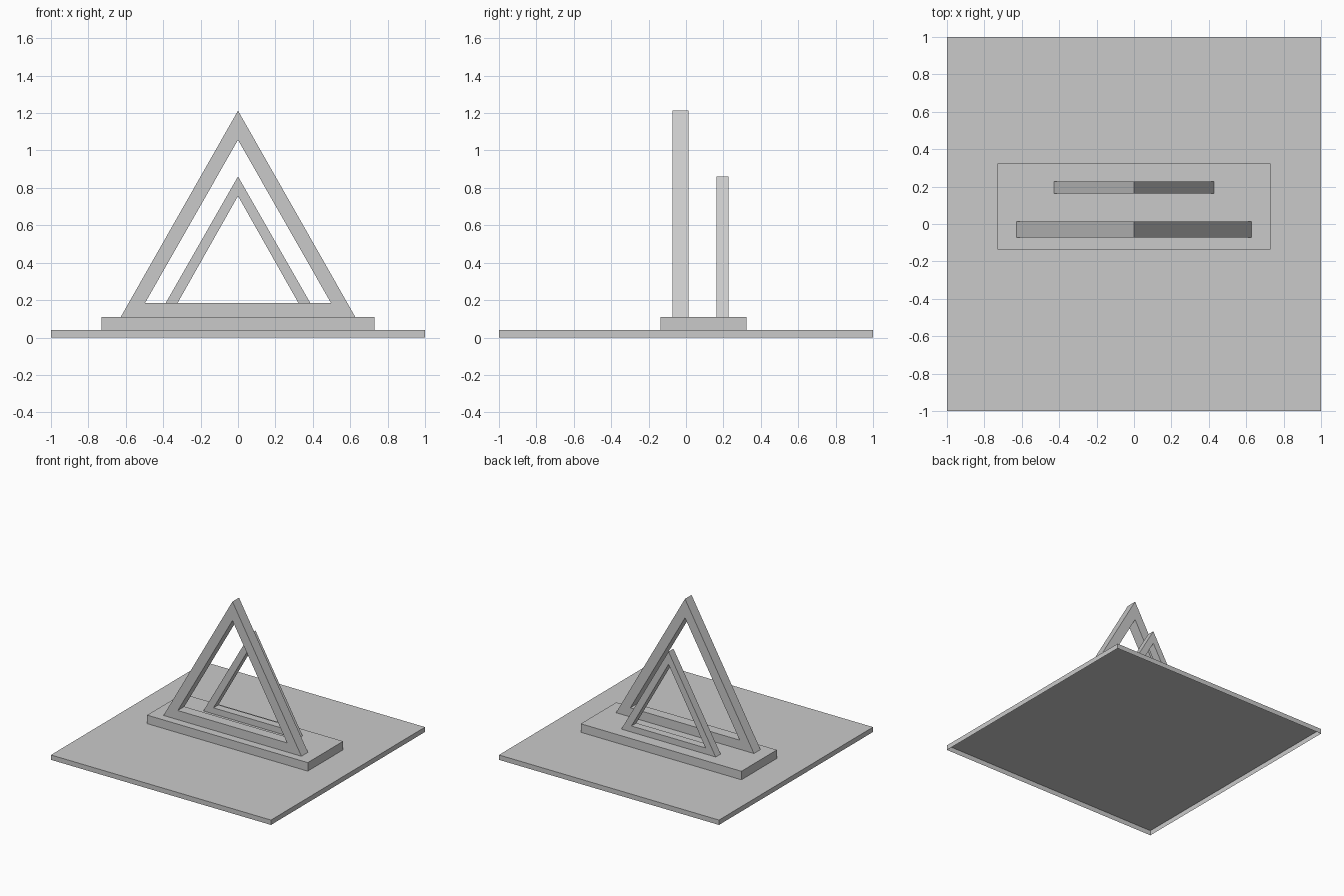
import bpy
import bmesh

old = bpy.data.objects.get("Cube")
if old:
    bpy.data.objects.remove(old, do_unlink=True)

grey = bpy.data.materials.new("plain grey")
grey.use_nodes = True
COLOUR = (0.59, 0.59, 0.59, 1)
grey.diffuse_color = COLOUR
grey.node_tree.nodes["Principled BSDF"].inputs["Base Color"].default_value = COLOUR


def finish(name, bm):
    mesh = bpy.data.meshes.new(name)
    bm.to_mesh(mesh)
    bm.free()
    mesh.materials.append(grey)
    obj = bpy.data.objects.new(name, mesh)
    bpy.context.collection.objects.link(obj)


def open_slab(name, half_width, y0, y1, z0, z1):
    """Box with no underside."""
    bm = bmesh.new()
    bmesh.ops.create_cube(bm, size=1)
    underside = [f for f in bm.faces if f.normal.z < -0.5]
    bmesh.ops.delete(bm, geom=underside, context="FACES_ONLY")
    for v in bm.verts:
        v.co.x *= 2 * half_width
        v.co.y = y0 if v.co.y < 0 else y1
        v.co.z = z0 if v.co.z < 0 else z1
    finish(name, bm)


def triangle_frame(name, outer, inner, y0, y1):
    """Open triangular frame; outer and inner are (half width, base z, apex z)."""
    bm = bmesh.new()
    rings = []
    for half, base, apex in (outer, inner):
        corners = ((-half, base), (half, base), (0, apex))
        rings.append([bm.verts.new((x, y0, z)) for x, z in corners])
    out, inn = rings
    for i in range(3):
        j = (i + 1) % 3
        bm.faces.new((out[i], out[j], inn[j], inn[i]))
    # Thicken the flat ring towards the back
    ext = bmesh.ops.extrude_face_region(bm, geom=bm.faces[:], use_keep_orig=True)
    moved = [g for g in ext["geom"] if isinstance(g, bmesh.types.BMVert)]
    bmesh.ops.translate(bm, verts=moved, vec=(0, y1 - y0, 0))
    bmesh.ops.recalc_face_normals(bm, faces=bm.faces)
    finish(name, bm)


# Stepped base, hollow underneath
open_slab("ground_plate", 1, -1, 1, 0, 0.04)
open_slab("plinth", 0.73, -0.137, 0.323, 0.04, 0.11)

# Large front frame and smaller rear frame
triangle_frame("front_frame", (0.627, 0.11, 1.213), (0.497, 0.185, 1.057), -0.072, 0.013)
triangle_frame("rear_frame", (0.429, 0.11, 0.861), (0.337, 0.16, 0.757), 0.163, 0.227)
